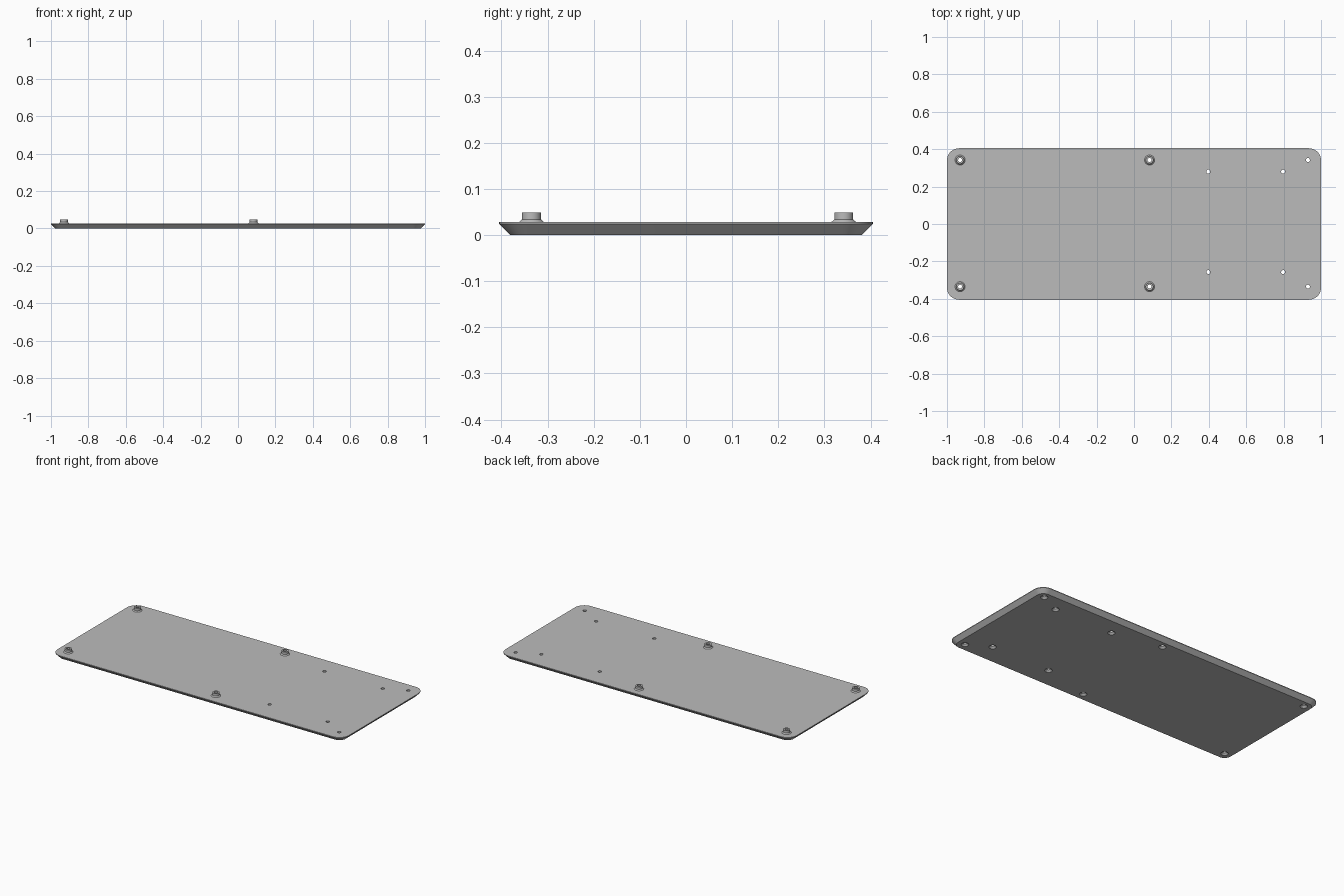
import bpy, bmesh
from math import sin, cos, pi, radians

cube = bpy.data.objects.get("Cube")
if cube:
    bpy.data.objects.remove(cube, do_unlink=True)

HALF_X, HALF_Y, CORNER = 1.0, 0.405, 0.065
TOP, EDGE, CHAMFER = 0.028, 0.024, 0.024
BORE, SEGMENTS = 0.0105, 32
FRONT, BACK = -0.335, 0.342
STANDOFFS = [(x, y) for x in (-0.93, 0.083) for y in (FRONT, BACK)]
HOLES = [(0.93, FRONT), (0.93, BACK)]
HOLES += [(x, y) for x in (0.397, 0.797) for y in (-0.257, 0.28)]

grey = bpy.data.materials.new("light grey")
grey.use_nodes = True
colour = (0.5, 0.5, 0.5, 1)
grey.diffuse_color = colour
grey.node_tree.nodes["Principled BSDF"].inputs["Base Color"].default_value = colour


def bridge(bm, a, b):
    n = len(a)
    for i in range(n):
        bm.faces.new((a[i], a[(i + 1) % n], b[(i + 1) % n], b[i]))


def finish(bm, name):
    bmesh.ops.recalc_face_normals(bm, faces=bm.faces[:])
    mesh = bpy.data.meshes.new(name)
    bm.to_mesh(mesh)
    bm.free()
    mesh.materials.append(grey)
    ob = bpy.data.objects.new(name, mesh)
    bpy.context.collection.objects.link(ob)
    return ob


def select_only(ob):
    bpy.ops.object.select_all(action='DESELECT')
    ob.select_set(True)
    bpy.context.view_layer.objects.active = ob


def lathe(bm, centre, profile, caps=False, closed=False):
    rings = []
    for r, z in profile:
        rings.append([bm.verts.new((centre[0] + r * cos(2 * pi * i / SEGMENTS),
                                    centre[1] + r * sin(2 * pi * i / SEGMENTS), z))
                      for i in range(SEGMENTS)])
    for a, b in zip(rings, rings[1:]):
        bridge(bm, a, b)
    if closed:
        bridge(bm, rings[-1], rings[0])
    if caps:
        bm.faces.new(rings[0])
        bm.faces.new(rings[-1])


def rounded_ring(bm, inset, z, steps=10):
    r = CORNER - inset
    ring = []
    for k, (sx, sy) in enumerate(((1, 1), (-1, 1), (-1, -1), (1, -1))):
        for i in range(steps + 1):
            a = pi / 2 * (k + i / steps)
            ring.append(bm.verts.new((sx * (HALF_X - CORNER) + r * cos(a),
                                      sy * (HALF_Y - CORNER) + r * sin(a), z)))
    return ring


# Base plate with rounded corners and a chamfered underside
bm = bmesh.new()
rings = [rounded_ring(bm, CHAMFER, 0), rounded_ring(bm, 0, EDGE), rounded_ring(bm, 0, TOP)]
for a, b in zip(rings, rings[1:]):
    bridge(bm, a, b)
bm.faces.new(rings[0])
bm.faces.new(rings[-1])
plate = finish(bm, "base_plate")

# Through holes, countersunk from below
bm = bmesh.new()
for p in STANDOFFS + HOLES:
    lathe(bm, p, [(0.021, -0.01), (0.021, 0), (BORE, 0.0105), (BORE, 0.1)], caps=True)
cutter = finish(bm, "hole_cutter")
cutter.hide_render = True
mod = plate.modifiers.new("holes", 'BOOLEAN')
mod.operation = 'DIFFERENCE'
mod.solver = 'EXACT'
mod.object = cutter
select_only(plate)
bpy.ops.object.modifier_apply(modifier=mod.name)
bpy.data.objects.remove(cutter, do_unlink=True)
bpy.ops.object.shade_smooth_by_angle(angle=radians(30))

# Hollow standoffs with a flared foot
for n, p in enumerate(STANDOFFS):
    bm = bmesh.new()
    lathe(bm, p, [(BORE, TOP), (0.027, TOP), (0.0205, 0.034),
                  (0.0205, 0.049), (BORE, 0.049)], closed=True)
    standoff = finish(bm, f"standoff_{n + 1}")
    select_only(standoff)
    bpy.ops.object.shade_smooth_by_angle(angle=radians(30))
